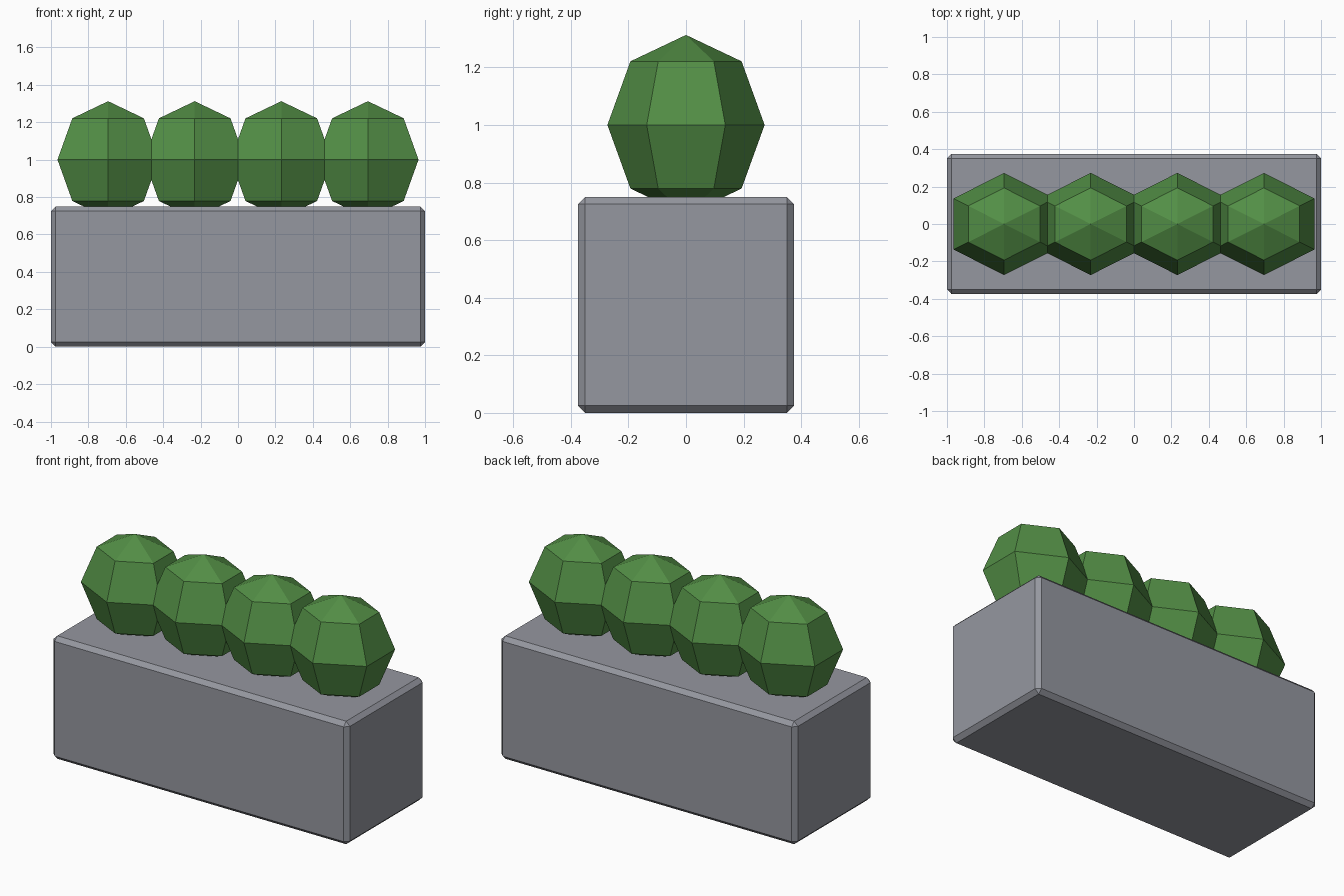
import bpy
import bmesh
from mathutils import Matrix

cube = bpy.data.objects.get("Cube")
if cube:
    bpy.data.objects.remove(cube, do_unlink=True)


def material(name, rgb):
    mat = bpy.data.materials.new(name)
    mat.use_nodes = True
    color = (*rgb, 1.0)
    mat.diffuse_color = color
    mat.node_tree.nodes["Principled BSDF"].inputs["Base Color"].default_value = color
    return mat


def add_object(name, bm, mat, location):
    mesh = bpy.data.meshes.new(name)
    bm.to_mesh(mesh)
    bm.free()
    mesh.materials.append(mat)
    obj = bpy.data.objects.new(name, mesh)
    obj.location = location
    bpy.context.collection.objects.link(obj)
    return obj


stone = material("grey stone", (0.30, 0.31, 0.35))
leaf = material("leaf green", (0.085, 0.27, 0.06))

# Planter: a solid block with chamfered edges
bm = bmesh.new()
bmesh.ops.create_cube(bm, size=1, matrix=Matrix.Diagonal((2, 0.75, 0.75, 1)))
planter = add_object("planter", bm, stone, (0, 0, 0.375))
chamfer = planter.modifiers.new("chamfer", "BEVEL")
chamfer.width = 0.025
chamfer.segments = 1

# Shrubs: a row of faceted six-sided balls, slightly flattened front to back
SPACING = 0.463
for i in range(4):
    bm = bmesh.new()
    bmesh.ops.create_uvsphere(bm, u_segments=6, v_segments=4, radius=1,
                              matrix=Matrix.Diagonal((0.3125, 0.273, 0.3125, 1)))
    add_object(f"shrub_{i + 1}", bm, leaf, ((i - 1.5) * SPACING, 0, 1.0))
